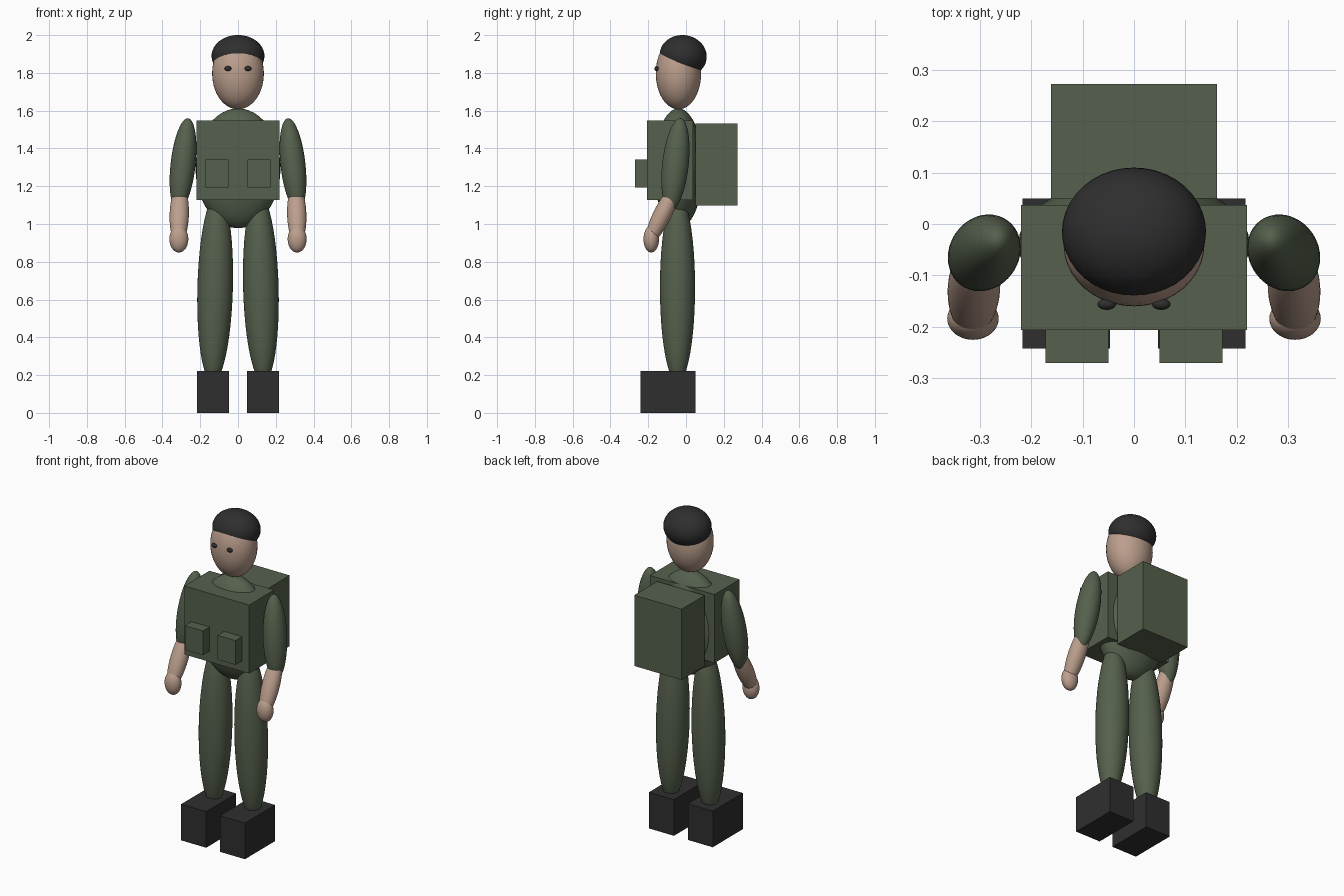
import bpy
from mathutils import Vector, Matrix

if "Cube" in bpy.data.objects:
    bpy.data.objects.remove(bpy.data.objects["Cube"])


def material(name, rgb):
    m = bpy.data.materials.new(name)
    m.diffuse_color = (*rgb, 1.0)
    m.use_nodes = True
    m.node_tree.nodes["Principled BSDF"].inputs["Base Color"].default_value = m.diffuse_color
    return m


GREEN = material("olive_green", (0.092, 0.118, 0.074))
SKIN = material("skin_tan", (0.50, 0.345, 0.265))
DARK = material("dark_grey", (0.028, 0.028, 0.028))


def ellipsoid(name, center, radii, mat, axis=(0, 0, 1), segments=40, rings=24):
    """Smooth ellipsoid whose long (local z) direction follows axis."""
    bpy.ops.mesh.primitive_uv_sphere_add(segments=segments, ring_count=rings, radius=1)
    ob = bpy.context.object
    ob.name = name
    turn = Vector((0, 0, 1)).rotation_difference(Vector(axis)).to_matrix().to_4x4()
    ob.data.transform(turn @ Matrix.Diagonal((*radii, 1)))
    ob.location = center
    ob.data.materials.append(mat)
    bpy.ops.object.shade_smooth()
    return ob


def box(name, lo, hi, mat):
    """Box between two corners."""
    bpy.ops.mesh.primitive_cube_add(size=1)
    ob = bpy.context.object
    ob.name = name
    lo, hi = Vector(lo), Vector(hi)
    ob.data.transform(Matrix.Diagonal((*(hi - lo), 1)))
    ob.location = (lo + hi) / 2
    ob.data.materials.append(mat)
    return ob


# Body, vest and backpack
ellipsoid("torso", (0, -0.04, 1.295), (0.225, 0.13, 0.317), GREEN)
box("vest", (-0.22, -0.206, 1.128), (0.22, 0.037, 1.549), GREEN)
box("backpack", (-0.161, 0.05, 1.098), (0.161, 0.272, 1.533), GREEN)

# Head and hair cap, the cap tilted back
ellipsoid("head", (0, -0.04, 1.797), (0.137, 0.12, 0.19), SKIN)
ellipsoid("hair", (0, -0.015, 1.89), (0.14, 0.125, 0.11), DARK, axis=(0, 0.15, 1))

# Paired parts
for side, s in (("left", 1), ("right", -1)):
    ellipsoid(side + "_eye", (s * 0.053, -0.156, 1.823), (0.018, 0.011, 0.013),
              DARK, segments=20, rings=12)
    box(side + "_pouch", (s * 0.111 - 0.061, -0.27, 1.193),
        (s * 0.111 + 0.061, -0.2, 1.342), GREEN)
    ellipsoid(side + "_upper_arm", (s * 0.291, -0.056, 1.315), (0.066, 0.07, 0.248),
              GREEN, axis=(-s * 0.11, 0.11, 1))
    ellipsoid(side + "_forearm", (s * 0.311, -0.125, 1.05), (0.051, 0.048, 0.18),
              SKIN, axis=(s * -0.03, 0.5, 1))
    ellipsoid(side + "_hand", (s * 0.313, -0.184, 0.92), (0.05, 0.041, 0.071), SKIN)
    ellipsoid(side + "_leg", (s * 0.121, -0.045, 0.663), (0.094, 0.093, 0.503),
              GREEN, axis=(-s * 0.026, 0, 1))
    box(side + "_boot", (s * 0.132 - 0.085, -0.242, 0),
        (s * 0.132 + 0.085, 0.05, 0.222), DARK)
